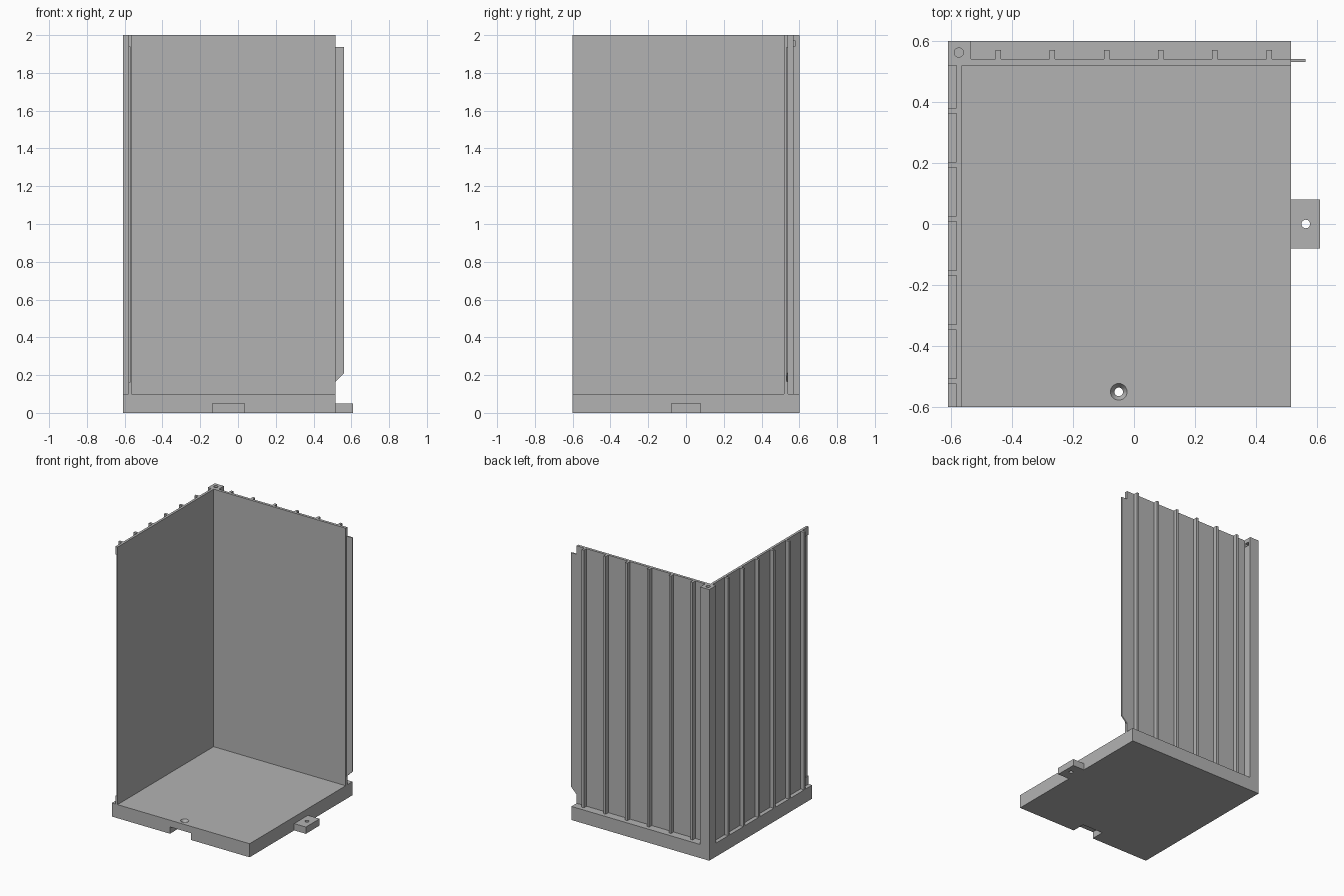
import bpy, bmesh

if "Cube" in bpy.data.objects:
    bpy.data.objects.remove(bpy.data.objects["Cube"])

grey = bpy.data.materials.new("plain grey")
grey.diffuse_color = (0.45, 0.45, 0.45, 1)
grey.use_nodes = True
grey.node_tree.nodes["Principled BSDF"].inputs["Base Color"].default_value = grey.diffuse_color


def finish(name, bm):
    bmesh.ops.recalc_face_normals(bm, faces=bm.faces[:])
    mesh = bpy.data.meshes.new(name)
    bm.to_mesh(mesh)
    bm.free()
    mesh.materials.append(grey)
    ob = bpy.data.objects.new(name, mesh)
    bpy.context.collection.objects.link(ob)
    return ob


def box(name, x0, x1, y0, y1, z0, z1):
    bm = bmesh.new()
    bmesh.ops.create_cube(bm, size=1)
    for v in bm.verts:
        v.co = ((x0 + x1) / 2 + v.co.x * (x1 - x0),
                (y0 + y1) / 2 + v.co.y * (y1 - y0),
                (z0 + z1) / 2 + v.co.z * (z1 - z0))
    return finish(name, bm)


def cone(name, x, y, z0, z1, r0, r1):
    bm = bmesh.new()
    bmesh.ops.create_cone(bm, cap_ends=True, segments=32, radius1=r0, radius2=r1, depth=z1 - z0)
    bmesh.ops.translate(bm, verts=bm.verts[:], vec=(x, y, (z0 + z1) / 2))
    return finish(name, bm)


def cut(target, *cutters):
    for c in cutters:
        m = target.modifiers.new("cut", 'BOOLEAN')
        m.operation, m.solver, m.object = 'DIFFERENCE', 'EXACT', c
        c.hide_render = True
        c.hide_set(True)


# Floor slab with a tab recess and countersunk screw hole at the front
floor = box("floor", -0.61, 0.515, -0.6, 0.6, 0, 0.1)
cut(floor,
    box("recess_cutter", -0.135, 0.035, -0.7, -0.5, -0.05, 0.05),
    cone("floor_hole_cutter", -0.05, -0.55, 0.03, 0.15, 0.014, 0.014),
    cone("countersink_cutter", -0.05, -0.55, 0.074, 0.104, 0.01, 0.03))

# Side tab with screw hole
tab = box("side_tab", 0.515, 0.61, -0.08, 0.08, 0, 0.05)
cut(tab, cone("tab_hole_cutter", 0.563, 0, -0.05, 0.1, 0.014, 0.014))

# Walls; the left one has an outer rebate along its front edge
box("back_wall", -0.535, 0.515, 0.52, 0.54, 0.1, 2)
left = box("left_wall", -0.581, -0.563, -0.6, 0.52, 0.1, 2)
cut(left, box("rebate_cutter", -0.65, -0.572, -0.7, -0.55, 0.16, 1.94))

# Corner post with a top screw hole and a nut slot
post = box("corner_post", -0.61, -0.535, 0.52, 0.6, 0.1, 2)
cut(post,
    cone("post_hole_cutter", -0.574, 0.562, 1.88, 2.05, 0.015, 0.015),
    box("nut_slot_cutter", -0.595, -0.5, 0.545, 0.581, 1.943, 1.97))

# Vertical ribs outside both walls
for i in range(6):
    x = -0.445 + i * 0.1776
    box("back_rib", x - 0.009, x + 0.009, 0.54, 0.57, 0.1, 2)
    y = 0.371 - i * 0.1772
    box("left_rib", -0.61, -0.581, y - 0.009, y + 0.009, 0.1, 2)

# Thin joining flange with a sloped lower end
bm = bmesh.new()
face = bm.faces.new([bm.verts.new((x, 0.531, z)) for x, z in
                     ((0.515, 0.165), (0.562, 0.212), (0.562, 1.937), (0.515, 1.937))])
ext = bmesh.ops.extrude_face_region(bm, geom=[face])
bmesh.ops.translate(bm, verts=[g for g in ext["geom"] if isinstance(g, bmesh.types.BMVert)],
                    vec=(0, 0.009, 0))
finish("joining_flange", bm)
